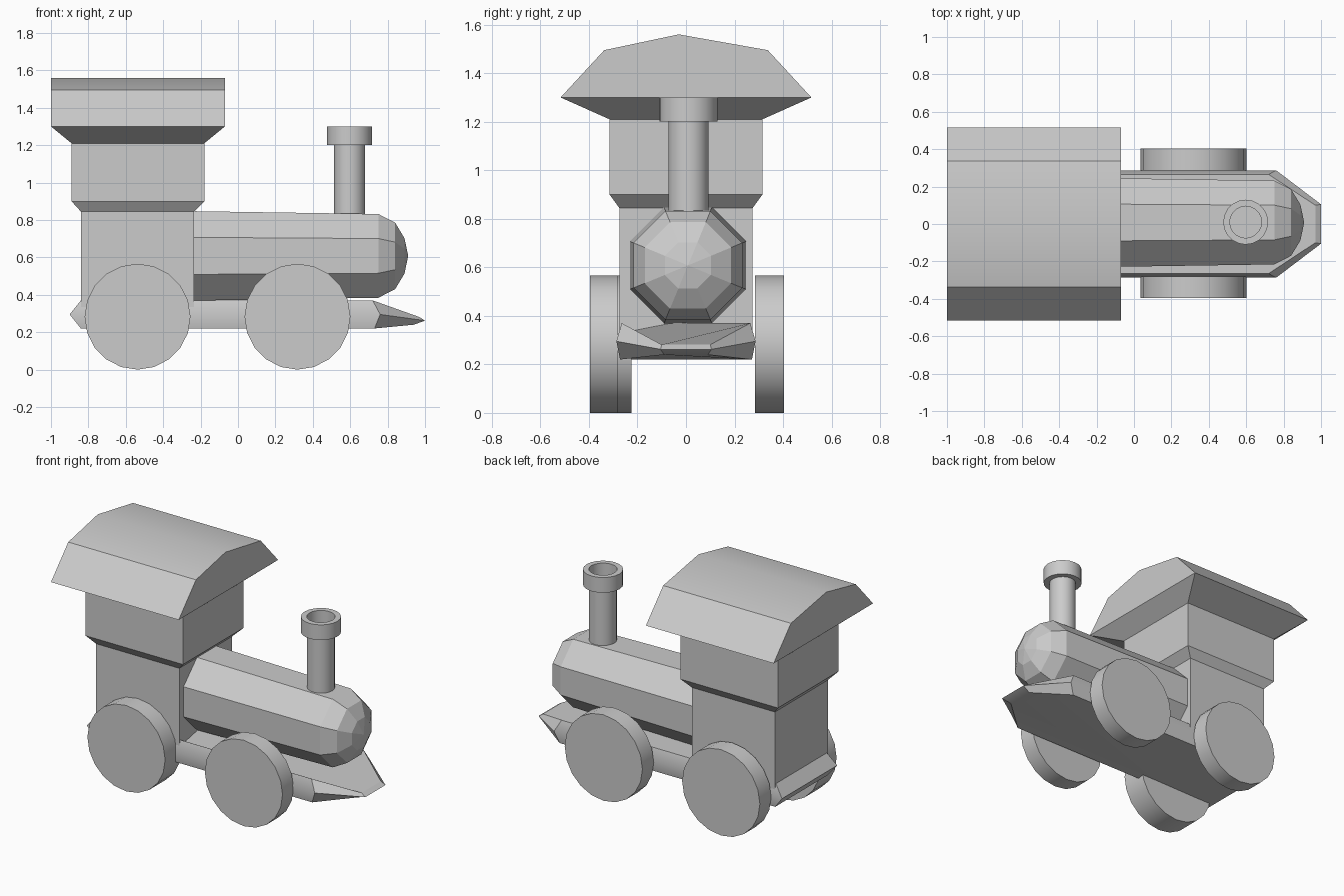
import bpy, bmesh
from math import cos, sin, pi, radians

if "Cube" in bpy.data.objects:
    bpy.data.objects.remove(bpy.data.objects["Cube"])


def loft(name, rings, caps=(True, True), closed=True, smooth=30):
    """Skin a stack of equal-length point rings into one mesh."""
    bm = bmesh.new()
    vs = [[bm.verts.new(p) for p in r] for r in rings]
    n = len(rings[0])
    for a, b in zip(vs, vs[1:]):
        for i in range(n if closed else n - 1):
            j = (i + 1) % n
            bm.faces.new((a[i], a[j], b[j], b[i]))
    if caps[0]:
        bm.faces.new(vs[0])
    if caps[1]:
        bm.faces.new(vs[-1])
    bmesh.ops.remove_doubles(bm, verts=bm.verts, dist=1e-5)
    bmesh.ops.recalc_face_normals(bm, faces=bm.faces)
    me = bpy.data.meshes.new(name)
    bm.to_mesh(me)
    bm.free()
    ob = bpy.data.objects.new(name, me)
    bpy.context.collection.objects.link(ob)
    bpy.ops.object.select_all(action='DESELECT')
    ob.select_set(True)
    bpy.context.view_layer.objects.active = ob
    if smooth:
        bpy.ops.object.shade_smooth_by_angle(angle=radians(smooth))
    return ob


def rect(x0, x1, y, z):
    return [(x0, -y, z), (x1, -y, z), (x1, y, z), (x0, y, z)]


def circle(n, r, phase=0.0):
    return [(r * cos(2 * pi * (i + phase) / n), r * sin(2 * pi * (i + phase) / n))
            for i in range(n)]


# Cab walls flaring out to the eaves
loft("cab", [rect(-0.84, -0.235, 0.275, 0.30), rect(-0.84, -0.235, 0.275, 0.845),
             rect(-0.89, -0.18, 0.315, 0.90), rect(-0.89, -0.18, 0.315, 1.21),
             rect(-1.0, -0.07, 0.517, 1.30)], caps=(True, False), smooth=0)

# Roof vault, open where it meets the eaves
roof = [(-0.517, 1.30), (-0.337, 1.495), (-0.03, 1.56), (0.337, 1.495), (0.517, 1.30)]
loft("roof", [[(x, y, z) for y, z in roof] for x in (-1.0, -0.07)], closed=False)


# Chassis with a bulging waist and wedge nose
def chassis_ring(back, front, tip, y, z, tip_y, tip_z):
    half = [(back, y, z), (front, y, z), (tip, tip_y, tip_z)]
    return half + [(a, -b, c) for a, b, c in reversed(half)]


loft("chassis", [chassis_ring(-0.84, 0.73, 0.94, 0.272, 0.22, 0.09, 0.24),
                 chassis_ring(-0.90, 0.76, 1.00, 0.287, 0.295, 0.105, 0.262),
                 chassis_ring(-0.84, 0.72, 0.97, 0.265, 0.37, 0.10, 0.281)])

# Octagonal boiler with faceted dome (x, apothem)
boiler = [(-0.24, 0.239), (0.75, 0.224), (0.84, 0.178), (0.89, 0.095), (0.91, 0.0)]
loft("boiler", [[(x, 0.008 + y, 0.608 + z) for y, z in circle(8, a / cos(pi / 8), 0.5)]
                for x, a in boiler], caps=(True, False), smooth=0)

# Chimney with hollow cap (radius, z)
chimney = [(0.083, 0.80), (0.083, 1.20), (0.12, 1.20), (0.12, 1.30), (0.085, 1.30), (0.085, 1.20)]
loft("chimney", [[(0.597 + x, 0.01 + y, z) for x, y in circle(20, r)] for r, z in chimney])

# Wheels; the rear one on the front side is thicker
for name, x, y0, y1 in (("front_wheel_near", 0.318, -0.395, -0.28),
                        ("front_wheel_far", 0.318, 0.285, 0.403),
                        ("rear_wheel_near", -0.537, -0.395, -0.225),
                        ("rear_wheel_far", -0.537, 0.285, 0.403)):
    loft(name, [[(x + a, y, 0.283 + b) for a, b in circle(20, 0.283)] for y in (y0, y1)])
